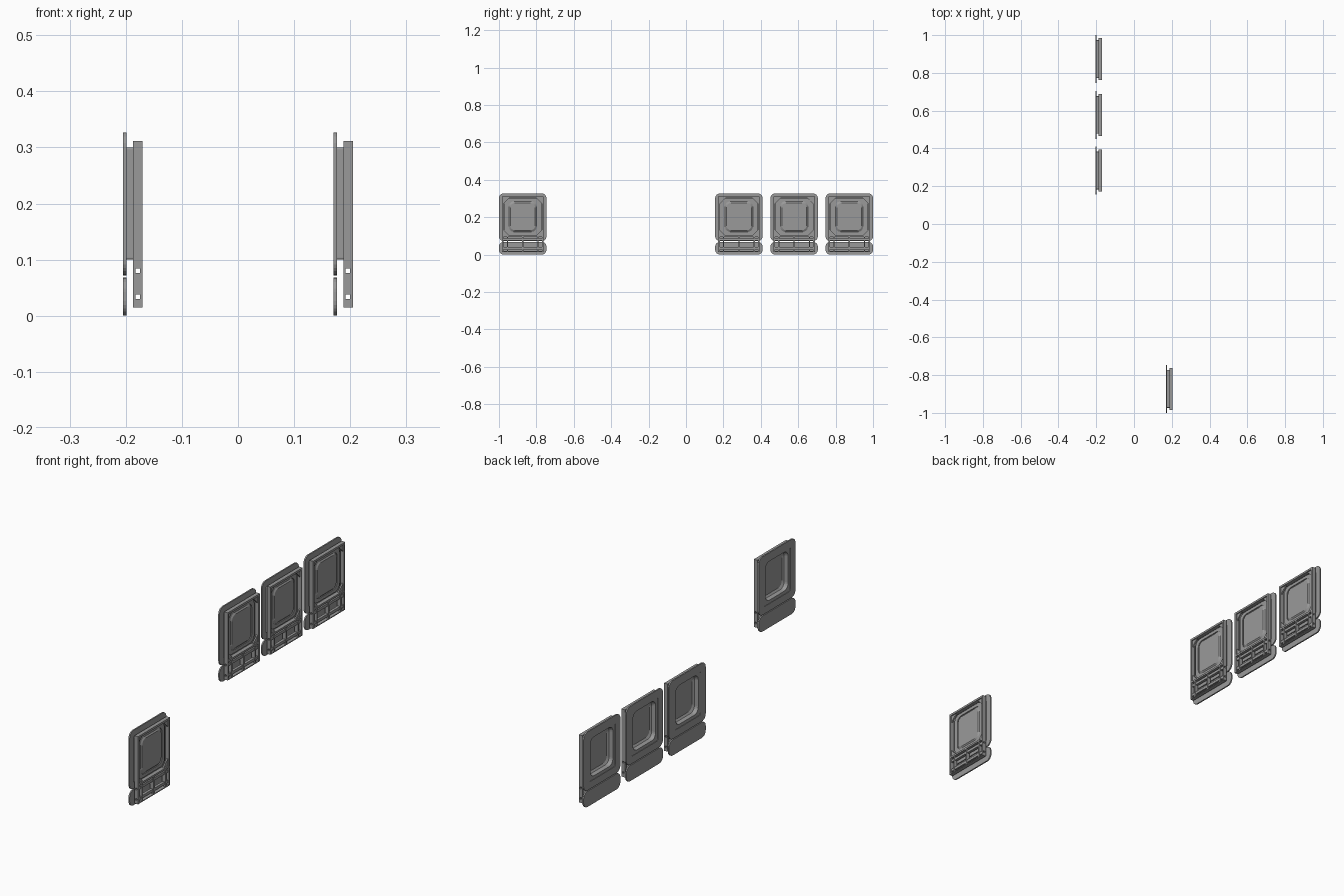
import bpy, bmesh, math

cube = bpy.data.objects.get("Cube")
if cube:
    bpy.data.objects.remove(cube, do_unlink=True)

grey = bpy.data.materials.new("mid_grey")
grey.use_nodes = True
colour = (0.32, 0.32, 0.32, 1)
grey.diffuse_color = colour
grey.node_tree.nodes["Principled BSDF"].inputs["Base Color"].default_value = colour

PANELS = [(-0.205, 0.873), (-0.205, 0.578), (-0.205, 0.283), (0.17, -0.873)]
WIN_Z = 0.2          # window centre height


def finish(bm, name):
    """Turn the bmesh into one object per panel, sharing the mesh."""
    bmesh.ops.recalc_face_normals(bm, faces=bm.faces)
    mesh = bpy.data.meshes.new(name)
    bm.to_mesh(mesh)
    bm.free()
    mesh.materials.append(grey)
    for x, y in PANELS:
        ob = bpy.data.objects.new(name, mesh)
        ob.location = (x, y, 0)
        bpy.context.collection.objects.link(ob)


def loop(bm, x, half_w, half_h, cz, r, seg=6):
    """Rounded rectangle of vertices facing along x."""
    verts = []
    for k, (sy, sz) in enumerate([(1, 1), (-1, 1), (-1, -1), (1, -1)]):
        for i in range(seg + 1):
            a = math.pi / 2 * (k + i / seg)
            verts.append(bm.verts.new((x, sy * (half_w - r) + r * math.cos(a),
                                       cz + sz * (half_h - r) + r * math.sin(a))))
    return verts


def loft(bm, rings, caps=(False, False), closed=False):
    pairs = list(zip(rings, rings[1:]))
    if closed:
        pairs.append((rings[-1], rings[0]))
    for a, b in pairs:
        n = len(a)
        for i in range(n):
            j = (i + 1) % n
            bm.faces.new((a[i], a[j], b[j], b[i]))
    if caps[0]:
        bm.faces.new(rings[0])
    if caps[1]:
        bm.faces.new(rings[-1])


def box(bm, x0, x1, y0, y1, z0, z1):
    vs = bmesh.ops.create_cube(bm, size=1)["verts"]
    for v in vs:
        v.co = ((x0 + x1) / 2 + v.co.x * (x1 - x0),
                (y0 + y1) / 2 + v.co.y * (y1 - y0),
                (z0 + z1) / 2 + v.co.z * (z1 - z0))


def ring_plate(name, x0, x1, outer, inner):
    """Rounded frame: outer and inner are (half width, half height, centre z, radius)."""
    bm = bmesh.new()
    rings = [loop(bm, x0, *outer), loop(bm, x1, *outer),
             loop(bm, x1, *inner), loop(bm, x0, *inner)]
    loft(bm, rings, closed=True)
    finish(bm, name)


# Outer trim around the window
opening = (0.078, 0.085, WIN_Z + 0.003, 0.026)
ring_plate("window_trim", 0, 0.006, (0.127, 0.1275, 0.1995, 0.026), (0.092, 0.096, WIN_Z, 0.01))

# Lower cover plate
bm = bmesh.new()
low = (0.127, 0.034, 0.034, 0.026)
loft(bm, [loop(bm, 0, *low), loop(bm, 0.006, *low)], (True, True))
finish(bm, "lower_cover")

# Window casing between trim and carrier frame
ring_plate("window_casing", 0.002, 0.018, (0.1, 0.1, WIN_Z, 0.004), opening)

# Recessed window pane, a shallow tapered tub
bm = bmesh.new()
steps = [(0.002, 0.078, 0.085, 0.026), (0.018, 0.074, 0.081, 0.026),
         (0.024, 0.066, 0.073, 0.024)]
loft(bm, [loop(bm, x, w, h, WIN_Z + 0.003, r) for x, w, h, r in steps], (False, True))
finish(bm, "window_pane")

# Flange lip around the pane on the inner side
ring_plate("pane_lip", 0.018, 0.022, (0.092, 0.095, WIN_Z + 0.003, 0.03), (0.074, 0.081, WIN_Z + 0.003, 0.026))

# Carrier frame: uprights pierced by the cross tubes
X0, X1 = 0.018, 0.035
HOLES = [0.034, 0.08]
HX0, HX1, HH = 0.022, 0.030, 0.004


def pierced_upright(bm, y0, y1, z0, z1):
    z = z0
    for h in HOLES:
        box(bm, X0, X1, y0, y1, z, h - HH)
        box(bm, X0, HX0, y0, y1, h - HH, h + HH)
        box(bm, HX1, X1, y0, y1, h - HH, h + HH)
        z = h + HH
    box(bm, X0, X1, y0, y1, z, z1)


bm = bmesh.new()
for s in (-1, 1):
    pierced_upright(bm, *sorted((s * 0.102, s * 0.111)), 0.015, 0.311)
box(bm, X0, X1, -0.102, 0.102, 0.302, 0.311)
box(bm, X0, X1, -0.102, 0.102, 0.094, 0.102)
finish(bm, "carrier_frame")

bm = bmesh.new()
for y in (-0.082, 0, 0.082):
    pierced_upright(bm, y - 0.003, y + 0.003, 0.015, 0.094)
box(bm, X0, X1, -0.102, 0.102, 0.015, 0.019)
finish(bm, "lower_uprights")

# Hollow square cross tubes
bm = bmesh.new()
for h in HOLES:
    for s in (-1, 1):
        box(bm, HX0 - 0.002, HX1 + 0.002, -0.102, 0.102,
            *sorted((h + s * HH, h + s * (HH + 0.002))))
    box(bm, HX0 - 0.002, HX0, -0.102, 0.102, h - HH, h + HH)
    box(bm, HX1, HX1 + 0.002, -0.102, 0.102, h - HH, h + HH)
finish(bm, "cross_tubes")

# Corner gussets inside the carrier frame
bm = bmesh.new()
for sy in (-1, 1):
    for z, sz in ((0.102, 1), (0.302, -1)):
        tri = [(0, 0), (0.03, 0), (0, 0.03)]
        rings = [[bm.verts.new((x, sy * (0.102 - a), z + sz * b)) for a, b in tri]
                 for x in (0.024, 0.03)]
        loft(bm, rings, (True, True))
finish(bm, "corner_gussets")
